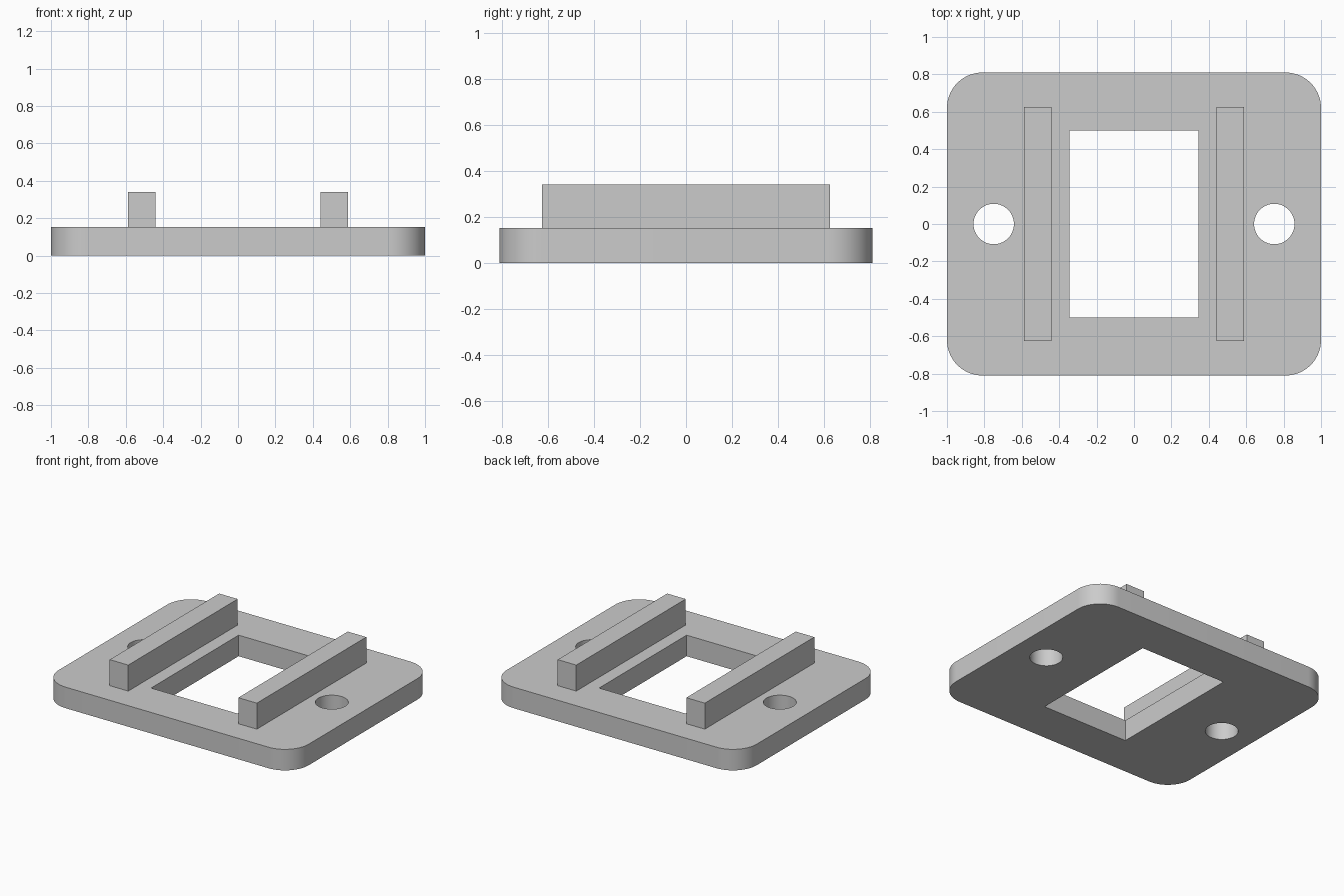
import bpy, bmesh
from math import radians

default = bpy.data.objects.get("Cube")
if default:
    bpy.data.objects.remove(default, do_unlink=True)

PLATE_TOP = 0.152
RAIL_TOP = 0.34

grey = bpy.data.materials.new("plain grey")
grey.use_nodes = True
grey.diffuse_color = (0.6, 0.6, 0.6, 1)
grey.node_tree.nodes["Principled BSDF"].inputs["Base Color"].default_value = grey.diffuse_color


def block(name, low, high, radius=0):
    """Box between two corners, with optional rounded vertical edges."""
    bm = bmesh.new()
    bmesh.ops.create_cube(bm, size=1)
    for v in bm.verts:
        v.co = [a + (c + 0.5) * (b - a) for a, b, c in zip(low, high, v.co)]
    if radius:
        upright = [e for e in bm.edges
                   if abs(e.verts[0].co.z - e.verts[1].co.z) > 0.01]
        bmesh.ops.bevel(bm, geom=upright, offset=radius, segments=16,
                        profile=0.5, affect='EDGES')
    mesh = bpy.data.meshes.new(name)
    bm.to_mesh(mesh)
    bm.free()
    mesh.materials.append(grey)
    obj = bpy.data.objects.new(name, mesh)
    bpy.context.collection.objects.link(obj)
    return obj


def select(obj):
    bpy.ops.object.select_all(action='DESELECT')
    obj.select_set(True)
    bpy.context.view_layer.objects.active = obj


def cut(target, cutter):
    """Subtract the cutter from the target and discard it."""
    cutter.hide_render = True
    mod = target.modifiers.new("cut", 'BOOLEAN')
    mod.operation = 'DIFFERENCE'
    mod.solver = 'EXACT'
    mod.object = cutter
    select(target)
    bpy.ops.object.modifier_apply(modifier=mod.name)
    bpy.data.objects.remove(cutter, do_unlink=True)


# Rounded base plate with a rectangular window
plate = block("base_plate", (-1, -0.81, 0), (1, 0.81, PLATE_TOP), radius=0.19)
cut(plate, block("window_cutter", (-0.345, -0.5, -0.1), (0.345, 0.5, 0.3)))

# Screw hole on each side
for side in (-1, 1):
    bpy.ops.mesh.primitive_cylinder_add(vertices=64, radius=0.108, depth=1,
                                        location=(side * 0.75, 0, 0))
    hole = bpy.context.object
    hole.name = "hole_cutter"
    hole.data.materials.append(grey)
    cut(plate, hole)

select(plate)
bpy.ops.object.shade_smooth_by_angle(angle=radians(30))

# Upright rails beside the window
for name, side in (("right_rail", -1), ("left_rail", 1)):
    x = side * 0.514
    block(name, (x - 0.074, -0.625, PLATE_TOP), (x + 0.074, 0.625, RAIL_TOP))
